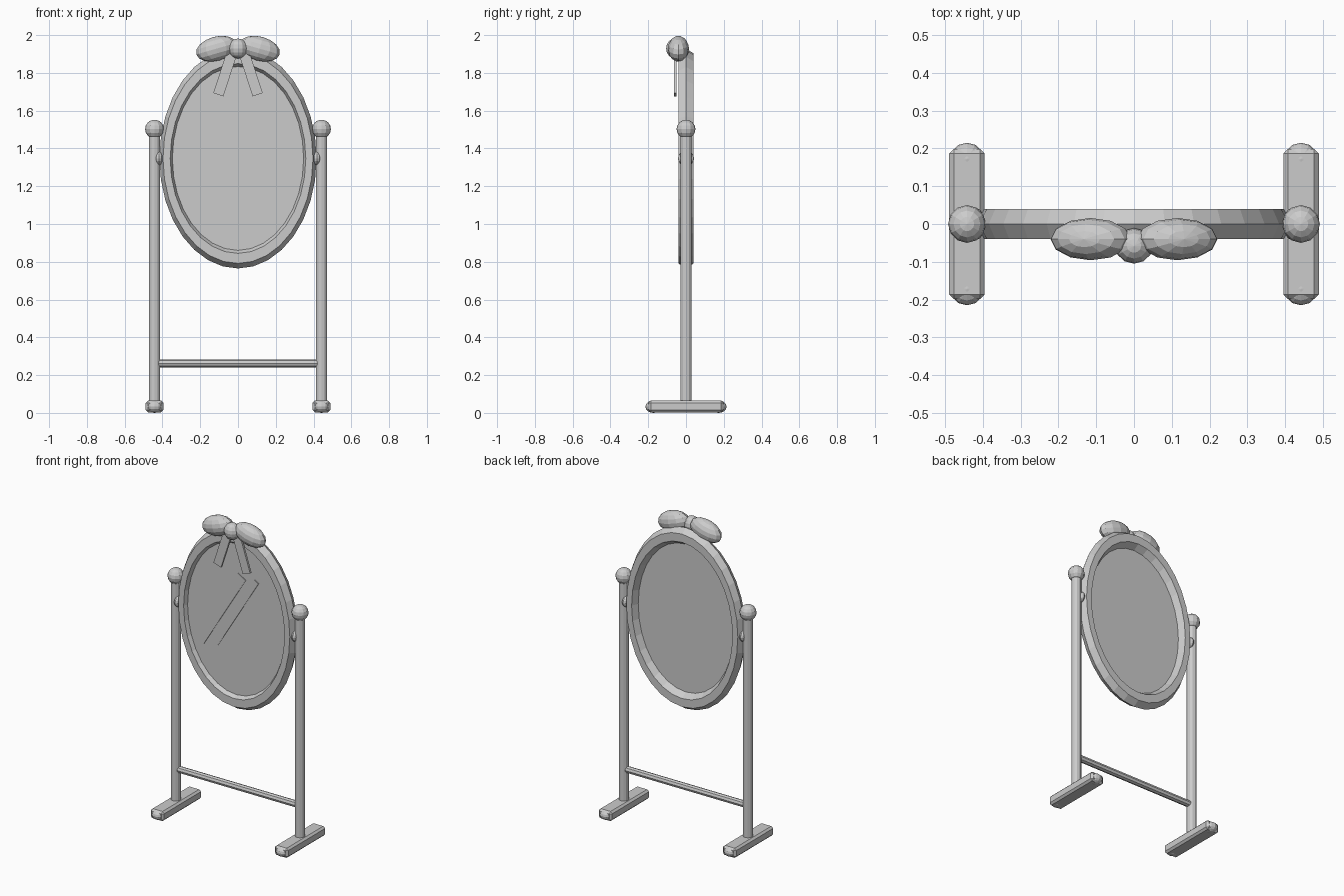
import bpy, bmesh, math
from mathutils import Matrix, Vector

if "Cube" in bpy.data.objects:
    bpy.data.objects.remove(bpy.data.objects["Cube"])

grey = bpy.data.materials.new("light grey")
grey.diffuse_color = (0.6, 0.6, 0.6, 1)
grey.use_nodes = True
grey.node_tree.nodes["Principled BSDF"].inputs["Base Color"].default_value = grey.diffuse_color


def finish(name, bm, loc=(0, 0, 0), tilt=0):
    bmesh.ops.recalc_face_normals(bm, faces=bm.faces)
    me = bpy.data.meshes.new(name)
    bm.to_mesh(me)
    bm.free()
    me.materials.append(grey)
    ob = bpy.data.objects.new(name, me)
    ob.location = loc
    ob.rotation_euler = (0, tilt, 0)
    bpy.context.collection.objects.link(ob)
    return ob


def ball(name, loc, radii, tilt=0, seg=12, rings=8):
    bm = bmesh.new()
    bmesh.ops.create_uvsphere(bm, u_segments=seg, v_segments=rings, radius=1)
    bmesh.ops.scale(bm, vec=radii, verts=bm.verts)
    return finish(name, bm, loc, tilt)


def box(name, loc, size, tilt=0, bevel=0):
    bm = bmesh.new()
    bmesh.ops.create_cube(bm, size=1)
    bmesh.ops.scale(bm, vec=size, verts=bm.verts)
    if bevel:
        bmesh.ops.bevel(bm, geom=bm.edges[:], offset=bevel, segments=1,
                        profile=0.5, affect='EDGES')
    return finish(name, bm, loc, tilt)


def rod(name, loc, radius, length, sides, axis='Z', scale=(1, 1, 1)):
    bm = bmesh.new()
    bmesh.ops.create_cone(bm, cap_ends=True, segments=sides, radius1=radius,
                          radius2=radius, depth=length)
    if axis != 'Z':
        turn = Matrix.Rotation(math.pi / 2, 3, 'Y' if axis == 'X' else 'X')
        bmesh.ops.rotate(bm, matrix=turn, verts=bm.verts)
    bmesh.ops.scale(bm, vec=scale, verts=bm.verts)
    return finish(name, bm, loc)


CZ = 1.347  # height of the mirror centre and pivots

# oval frame: six-sided ring section, stretched upwards
bm = bmesh.new()
N, S = 32, 6
rings = []
for i in range(N):
    a = 2 * math.pi * i / N
    ring = []
    for j in range(S):
        b = 2 * math.pi * j / S
        r = 0.378 + 0.038 * math.cos(b)
        ring.append(bm.verts.new((r * math.cos(a), 0.0465 * math.sin(b),
                                  1.4 * r * math.sin(a))))
    rings.append(ring)
for i in range(N):
    p, q = rings[i], rings[(i + 1) % N]
    for j in range(S):
        k = (j + 1) % S
        bm.faces.new((p[j], q[j], q[k], p[k]))
finish("oval_frame", bm, (0, 0, CZ))

# glass and its two painted shine streaks
rod("mirror_glass", (0, -0.008, CZ), 0.36, 0.016, 32, 'Y', (1, 1, 1.4))
box("wide_shine", (-0.108, -0.018, 1.389), (0.065, 0.006, 0.567), math.radians(31.5))
box("narrow_shine", (0, -0.018, 1.387), (0.032, 0.006, 0.56), math.radians(31.5))

# stand sides
for s, side in ((-1, "left"), (1, "right")):
    x = 0.442 * s
    rod(side + "_post", (x, 0, 0.76), 0.03, 1.44, 12)
    ball(side + "_knob", (x, 0, 1.502), (0.05, 0.05, 0.05))
    ball(side + "_pivot", (0.418 * s, 0, CZ), (0.023, 0.043, 0.037))
    box(side + "_foot", (x, 0, 0.034), (0.094, 0.396, 0.062), bevel=0.012)
    for t, end in ((-1, "front"), (1, "back")):
        ball(f"{side}_{end}_foot_tip", (x, 0.172 * t, 0.033), (0.045, 0.043, 0.033))

    # bow loop and ribbon tail
    ball(side + "_bow_loop", (0.115 * s, -0.04, 1.928), (0.11, 0.056, 0.064),
         s * math.radians(16))
    box(side + "_ribbon_tail", (0.06 * s, -0.056, 1.82), (0.056, 0.014, 0.285),
        -s * math.radians(18))

# bow knot and lower crossbar
ball("bow_knot", (0, -0.058, 1.929), (0.05, 0.047, 0.053))
rod("crossbar", (0, 0, 0.262), 0.021, 0.84, 8, 'X')
